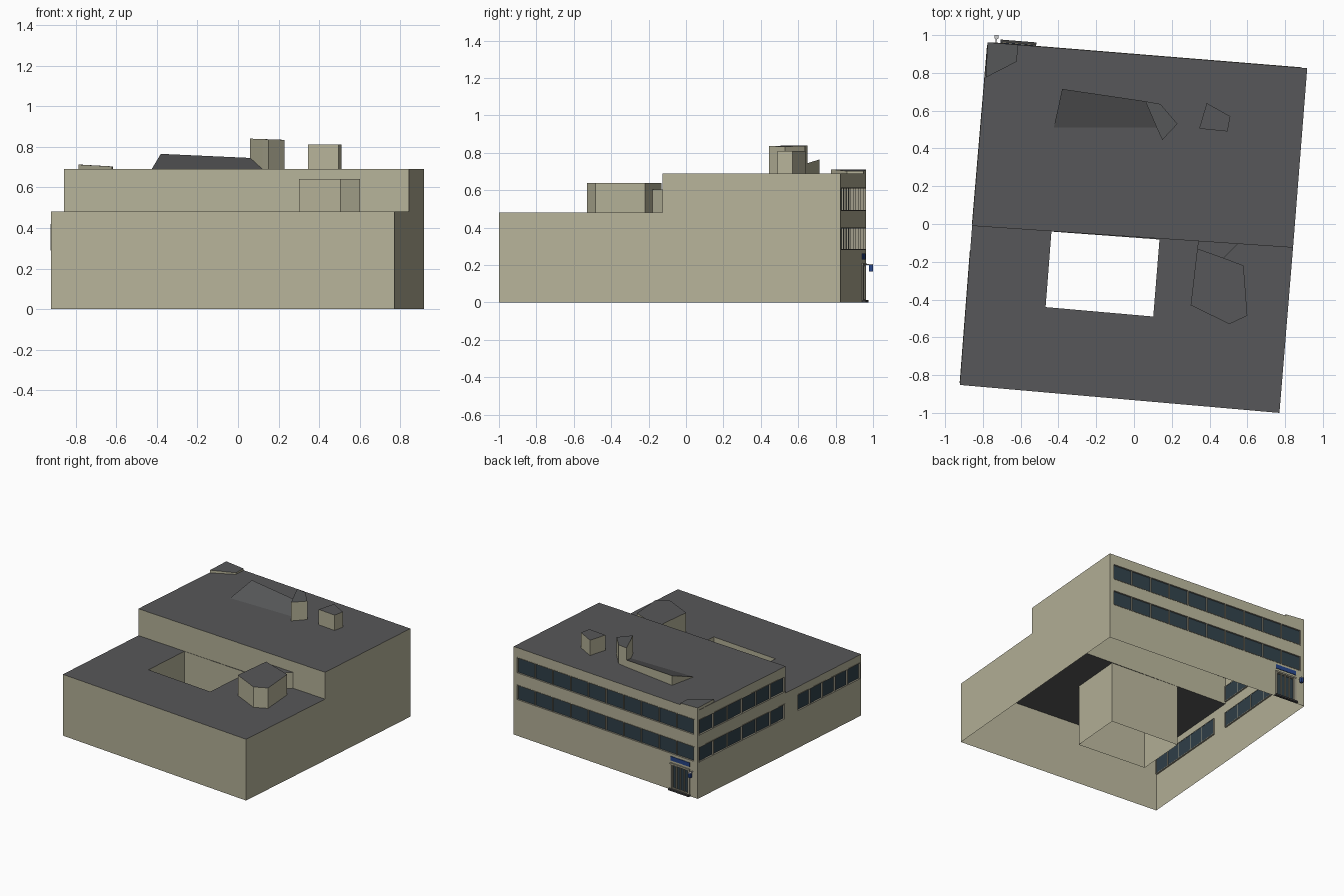
import bpy, bmesh
from mathutils import Vector

if "Cube" in bpy.data.objects:
    bpy.data.objects.remove(bpy.data.objects["Cube"])

def material(name, r, g, b):
    m = bpy.data.materials.new(name)
    m.diffuse_color = (r, g, b, 1)
    m.use_nodes = True
    m.node_tree.nodes["Principled BSDF"].inputs["Base Color"].default_value = m.diffuse_color
    return m

WALL = material("beige_wall", .47, .45, .32)
ROOF = material("dark_roof", .095, .097, .10)
GLASS = material("dark_glass", .03, .052, .068)
FRAME = material("window_frame", .36, .34, .26)
BLUE = material("blue", .02, .06, .25)
DARK = material("dark_step", .05, .05, .05)
WHITE = material("white", .7, .7, .68)

def finish(name, bm, *mats):
    me = bpy.data.meshes.new(name)
    bm.to_mesh(me)
    bm.free()
    for m in mats:
        me.materials.append(m)
    ob = bpy.data.objects.new(name, me)
    bpy.context.collection.objects.link(ob)
    return ob

def face(bm, pts, mat=0):
    f = bm.faces.new([bm.verts.new(p) for p in pts])
    f.material_index = mat
    return f

class Plane:
    """Vertical wall plane running a -> b, outward side on the right."""
    def __init__(self, a, b):
        self.a, v = Vector(a), Vector(b) - Vector(a)
        self.len = v.length
        self.d = v.normalized()
        self.n = Vector((self.d.y, -self.d.x))

    def p(self, u, z, off=0):
        q = self.a + self.d * u + self.n * off
        return (q.x, q.y, z)

def wall(name, pl, z0, z1, holes=()):
    bm = bmesh.new()
    us = sorted({0, pl.len, *[h[0] for h in holes], *[h[1] for h in holes]})
    zs = sorted({z0, z1, *[h[2] for h in holes], *[h[3] for h in holes]})
    for u, v in zip(us, us[1:]):
        for s, t in zip(zs, zs[1:]):
            cu, cz = (u + v) / 2, (s + t) / 2
            if not any(h[0] < cu < h[1] and h[2] < cz < h[3] for h in holes):
                face(bm, [pl.p(u, s), pl.p(v, s), pl.p(v, t), pl.p(u, t)])
    bmesh.ops.remove_doubles(bm, verts=bm.verts, dist=1e-5)
    finish(name, bm, WALL)

def box(bm, pl, u0, u1, z0, z1, o0, o1):
    lo = [pl.p(u0, z0, o0), pl.p(u0, z0, o1), pl.p(u1, z0, o1), pl.p(u1, z0, o0)]
    hi = [(x, y, z1) for x, y, z in lo]
    vs = [bm.verts.new(p) for p in lo + hi]
    fs = [(3, 2, 1, 0), (4, 5, 6, 7)] + [(i, (i + 1) % 4, (i + 1) % 4 + 4, i + 4) for i in range(4)]
    faces = [bm.faces.new([vs[i] for i in f]) for f in fs]
    bmesh.ops.recalc_face_normals(bm, faces=faces)

def block(name, pl, dims, mat):
    bm = bmesh.new()
    box(bm, pl, *dims)
    finish(name, bm, mat)

def window_row(name, pl, hole, panes):
    u0, u1, z0, z1 = hole
    bm = bmesh.new()
    face(bm, [pl.p(u0, z0, -.01), pl.p(u1, z0, -.01), pl.p(u1, z1, -.01), pl.p(u0, z1, -.01)])
    finish(name + "_glass", bm, GLASS)
    bm = bmesh.new()
    w = .005
    box(bm, pl, u0, u1, z0, z0 + w, -.012, .002)
    box(bm, pl, u0, u1, z1 - w, z1, -.012, .002)
    for i in range(panes + 1):
        c = u0 + w / 2 + (u1 - u0 - w) * i / panes
        box(bm, pl, c - w / 2, c + w / 2, z0 + w, z1 - w, -.012, .002)
    finish(name + "_frame", bm, FRAME)

def prism(name, pts, z0, z1):
    """Open-bottomed roof volume; z1 is a height or one height per corner."""
    n = len(pts)
    hs = z1 if isinstance(z1, (list, tuple)) else [z1] * n
    bm = bmesh.new()
    lo = [bm.verts.new((x, y, z0)) for x, y in pts]
    hi = [bm.verts.new((x, y, h)) for (x, y), h in zip(pts, hs)]
    for i in range(n):
        j = (i + 1) % n
        bm.faces.new((lo[i], lo[j], hi[j], hi[i]))
    bm.faces.new(hi).material_index = 1
    finish(name, bm, WALL, ROOF)

# Plan corners
NW, NE, SE, SW = (-.775, .962), (.917, .825), (.77, -1), (-.922, -.852)
MW, ME = (-.857, -.01), (.842, -.125)
LOW, HIGH = .48, .69
# Courtyard corners
CNW, CNE, CSE, CSW = (-.437, -.04), (.135, -.082), (.102, -.49), (-.468, -.44)

back, left_hi, left_lo = Plane(NE, NW), Plane(NW, MW), Plane(MW, SW)

# Outer walls with window openings
back_rows = [(.03, back.len - .03, .49, .615), (.03, back.len - .03, .28, .40)]
door = (1.46, 1.61, .012, .20)
left_rows = [(.015, left_hi.len - .01, .49, .615), (.015, left_hi.len - .01, .28, .40)]
low_row = (.13, left_lo.len - .01, .29, .42)
wall("back_wall", back, 0, HIGH, back_rows + [door])
wall("left_wall_high", left_hi, 0, HIGH, left_rows)
wall("left_wall_low", left_lo, 0, LOW, [low_row])
wall("front_wall", Plane(SW, SE), 0, LOW)
wall("right_wall_low", Plane(SE, ME), 0, LOW)
wall("right_wall_high", Plane(ME, NE), 0, HIGH)
wall("step_wall", Plane(MW, ME), LOW, HIGH)
for i, r in enumerate(back_rows):
    window_row(f"back_windows_{i}", back, r, 10)
for i, r in enumerate(left_rows):
    window_row(f"left_windows_{i}", left_hi, r, 6)
window_row("low_left_windows", left_lo, low_row, 5)

# Courtyard walls, facing into the court
court = [CNW, CNE, CSE, CSW]
for i in range(4):
    wall(f"courtyard_wall_{i}", Plane(court[i], court[(i + 1) % 4]), 0, LOW)

# Flat roofs, the lower one as a ring around the courtyard
bm = bmesh.new()
face(bm, [(*p, HIGH) for p in (MW, ME, NE, NW)])
finish("high_roof", bm, ROOF)
bm = bmesh.new()
outer = [MW, ME, SE, SW]
for i in range(4):
    j = (i + 1) % 4
    face(bm, [(*p, LOW) for p in (outer[j], outer[i], court[i], court[j])])
bmesh.ops.recalc_face_normals(bm, faces=bm.faces)
for f in bm.faces:
    if f.normal.z < 0:
        f.normal_flip()
finish("low_roof", bm, ROOF)

# Rooftop volumes
prism("roof_hut_middle", [(.06, .65), (.12, .51), (.15, .445), (.23, .53), (.14, .635)],
      HIGH, [.84, .838, .836, .834, .837])
prism("roof_hut_right", [(.345, .505), (.495, .49), (.51, .57), (.385, .64)], HIGH, .81)
prism("corner_cap", [NW, (-.785, .775), (-.62, .86), (-.615, .949)], HIGH, [.712, .712, .703, .703])
prism("low_roof_hut", [(.30, -.43), (.505, -.53), (.60, -.485), (.58, -.22), (.475, -.18), (.335, -.13)],
      LOW, .64)
prism("low_roof_link", [(.335, -.13), (.475, -.18), (.55, -.105), (.34, -.091)], LOW, .605)

# Sloping roof rising to a low vertical back
bm = bmesh.new()
a, b = (-.425, .51, HIGH), (.12, .51, HIGH)
c, d = (.06, .65, .745), (-.38, .715, .765)
c0, d0 = (*c[:2], HIGH), (*d[:2], HIGH)
face(bm, [a, b, c, d], 1)
face(bm, [c0, d0, d, c])
face(bm, [a, d, d0])
face(bm, [b, c0, c])
finish("sloped_roof", bm, WALL, ROOF)

# Entrance: doors, surround, step, blank sign strip and lamp
window_row("entrance_door", back, door, 4)
bm = bmesh.new()
for u in (1.445, 1.61):
    box(bm, back, u, u + .015, 0, .2, 0, .006)
box(bm, back, 1.445, 1.625, .2, .212, 0, .008)
finish("door_surround", bm, FRAME)
block("door_step", back, (1.44, 1.63, 0, .012, 0, .02), DARK)
block("blank_sign_strip", back, (1.45, 1.625, .23, .262, 0, .004), BLUE)
block("lamp_bracket", back, (1.65, 1.656, .2, .206, 0, .032), WHITE)
block("lamp_cap", back, (1.643, 1.663, .2, .206, .022, .042), WHITE)
block("lamp_box", back, (1.643, 1.663, .166, .2, .022, .042), BLUE)
